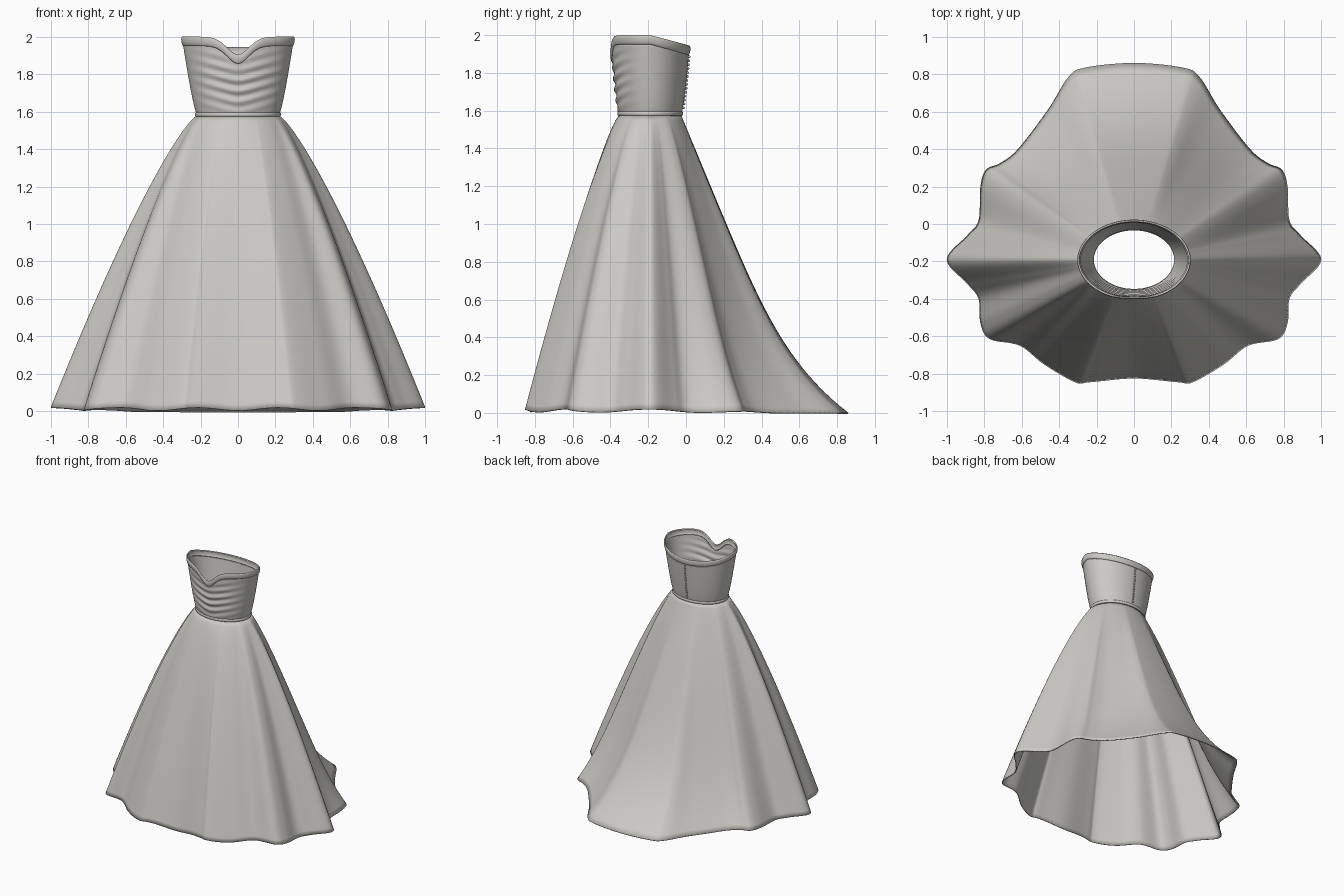
import bpy, bmesh, math
from mathutils import Vector

cube = bpy.data.objects.get("Cube")
if cube:
    bpy.data.objects.remove(cube, do_unlink=True)

CY = -0.19          # centre of the waist ellipse
WAIST = 1.58
TAU = math.tau

fabric = bpy.data.materials.new("ivory_fabric")
fabric.use_nodes = True
colour = (0.6, 0.59, 0.55, 1)
fabric.diffuse_color = colour
fabric.node_tree.nodes["Principled BSDF"].inputs["Base Color"].default_value = colour


def finish(name, bm):
    mesh = bpy.data.meshes.new(name)
    bmesh.ops.recalc_face_normals(bm, faces=bm.faces)
    bm.to_mesh(mesh)
    bm.free()
    mesh.materials.append(fabric)
    for p in mesh.polygons:
        p.use_smooth = True
    ob = bpy.data.objects.new(name, mesh)
    bpy.context.collection.objects.link(ob)
    return ob


def tube(name, cols, rows, point, thickness=0.0, closed=False):
    """Sweep point(column, v) around a loop; v runs 0..1 from bottom to top."""
    bm = bmesh.new()
    grid = [[bm.verts.new(point(c, r / rows)) for c in range(cols)] for r in range(rows + 1)]
    if closed:
        grid[-1] = grid[0]
    for low, high in zip(grid, grid[1:]):
        for c in range(cols):
            d = (c + 1) % cols
            bm.faces.new((low[c], low[d], high[d], high[c]))
    if closed:
        loose = [v for v in bm.verts if not v.link_faces]
        bmesh.ops.delete(bm, geom=loose, context="VERTS")
    ob = finish(name, bm)
    if thickness:
        mod = ob.modifiers.new("cloth_thickness", "SOLIDIFY")
        mod.thickness = thickness
        mod.offset = -1
    return ob


# Skirt: waist ellipse flowing out to a wavy hem
half = [(0, -.825), (.235, -.845), (.315, -.845), (.48, -.75), (.61, -.65),
        (.77, -.615), (.82, -.53), (.83, -.4), (.89, -.32), (1, -.19),
        (.89, -.06), (.83, .02), (.82, .2), (.79, .29), (.715, .325), (.62, .4),
        (.46, .61), (.35, .785), (.26, .835), (0, .86)]
hem = [Vector(p) for p in half] + [Vector((-x, y)) for x, y in half[-2:0:-1]]
STEPS = 7


def hem_point(c):
    i, t = c // STEPS, (c % STEPS) / STEPS
    a, b, d, e = (hem[(i + k) % len(hem)] for k in (-1, 0, 1, 2))
    return 0.5 * (2 * b + (d - a) * t + (2 * a - 5 * b + 4 * d - e) * t ** 2
                  + (3 * b - a - 3 * d + e) * t ** 3)


def skirt_point(c, v):
    h = hem_point(c)
    ang = math.atan2(h.y - CY, h.x)
    s = 1 - v
    back = max(0, math.sin(ang)) ** 1.3
    flare = (1 - back) * s ** 0.8 + back * (0.74 * s + 0.26 * s ** 6)
    top = Vector((0.22 * math.cos(ang), CY + 0.163 * math.sin(ang)))
    p = top.lerp(h, flare)
    z_hem = (0.012 + 0.008 * math.cos(10 * ang)) * (1 - back)
    return (p.x, p.y, z_hem + (WAIST - z_hem) * v)


tube("skirt", len(hem) * STEPS, 48, skirt_point, 0.008)


# Bodice: flared ellipse with a sweetheart neckline and a sloping back
COLS = 160
BAND = 0.05


def bodice_size(z):
    w = max(0, (z - 1.59) / 0.41)
    return 0.222 + 0.078 * w ** 0.8, 0.168 + 0.046 * w ** 0.75


def neckline(ang):
    if math.sin(ang) > 0:
        return 2 - 0.055 * math.sin(ang)
    return 2 - 0.095 * math.exp(-(0.3 * math.cos(ang) / 0.085) ** 2)


def on_body(ang, z, out=0.0):
    a, b = bodice_size(z)
    return ((a + out) * math.cos(ang), CY + (b + out) * math.sin(ang), z)


def bodice_point(c, v):
    ang = TAU * c / COLS
    z = 1.585 + (neckline(ang) - BAND - 1.585) * v
    x = 0.26 * math.cos(ang)
    # Draped folds sagging towards the centre front
    front = max(0, -math.sin(ang)) ** 3
    fade = math.sin(math.pi * min(1, max(0, v))) ** 0.7
    fold = math.sin(TAU * (z - 0.3 * math.sqrt(x * x + 0.002)) / 0.058)
    return on_body(ang, z, 0.0055 * front * fade * fold)


def band_point(c, v):
    ang = TAU * c / COLS
    z = neckline(ang) - BAND * (1 - v)
    return on_body(ang, z, 0.007 * math.sin(math.pi * v) ** 0.5 - 0.001)


tube("bodice", COLS, 60, bodice_point, 0.008)
tube("neckline_band", COLS, 10, band_point, 0.01)


# Waistband: a flattened ring over the seam
def waistband_point(c, v):
    ang, turn = TAU * c / COLS, TAU * v
    r = 0.006 * math.cos(turn)
    return ((0.223 + r) * math.cos(ang), CY + (0.168 + r) * math.sin(ang),
            1.585 + 0.012 * math.sin(turn))


tube("waistband", COLS, 12, waistband_point, closed=True)

# Row of buttons down the centre back
bm = bmesh.new()
COUNT = 14
for i in range(COUNT):
    z = 1.615 + 0.27 * i / (COUNT - 1)
    ball = bmesh.ops.create_uvsphere(bm, u_segments=12, v_segments=8, radius=0.007)
    bmesh.ops.translate(bm, verts=ball["verts"], vec=on_body(math.pi / 2, z, 0.003))
finish("back_buttons", bm)
